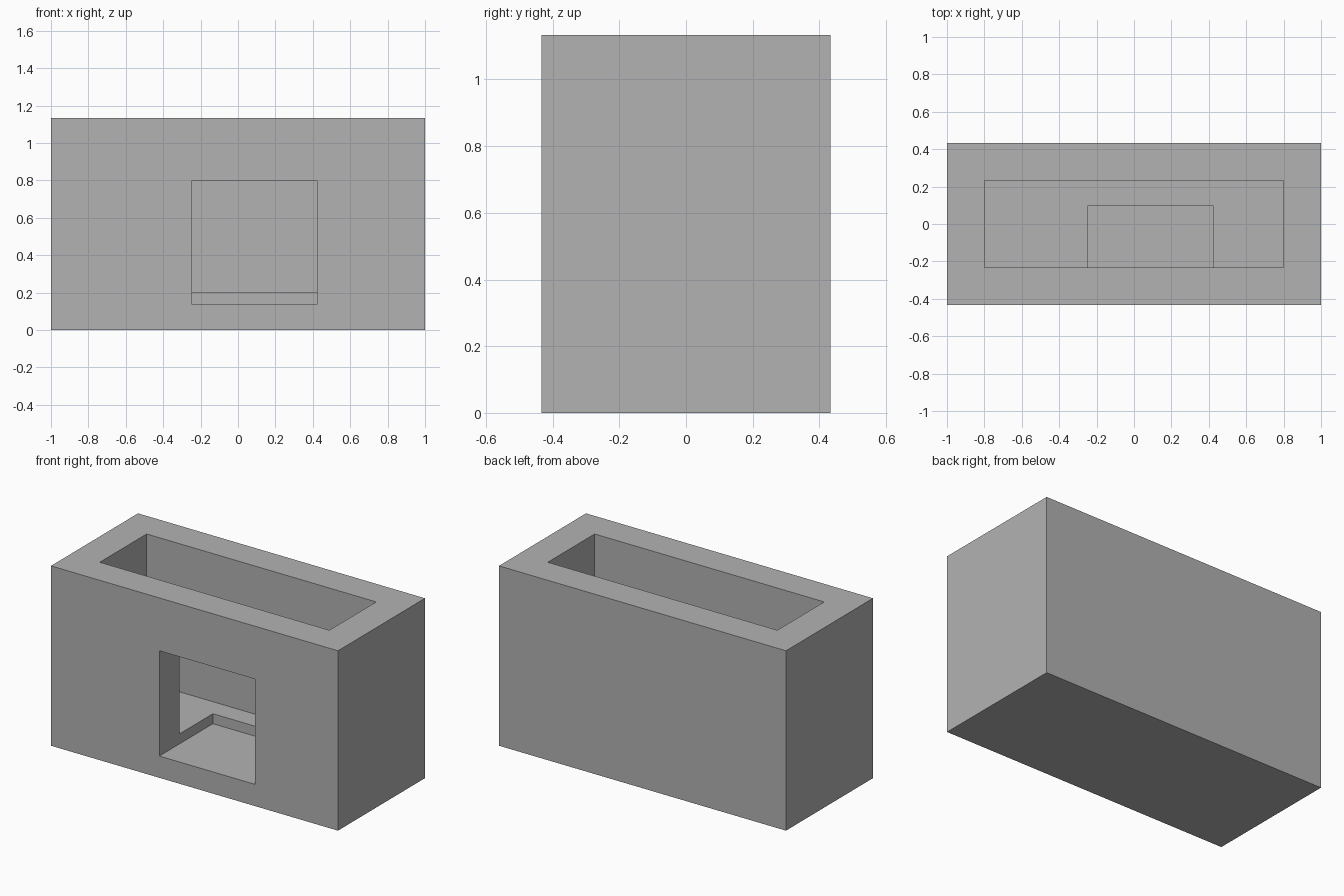
import bpy
import bmesh
from mathutils import Vector

cube = bpy.data.objects.get("Cube")
if cube:
    bpy.data.objects.remove(cube, do_unlink=True)

# Plain grey material
grey = bpy.data.materials.new("plain_grey")
grey.use_nodes = True
colour = (0.448, 0.448, 0.448, 1)
grey.diffuse_color = colour
grey.node_tree.nodes["Principled BSDF"].inputs["Base Color"].default_value = colour


def box(name, low, high):
    """Axis-aligned box between two corners."""
    low, high = Vector(low), Vector(high)
    bm = bmesh.new()
    bmesh.ops.create_cube(bm, size=1)
    for v in bm.verts:
        v.co = (low + high) / 2 + v.co * (high - low)
    mesh = bpy.data.meshes.new(name)
    bm.to_mesh(mesh)
    bm.free()
    mesh.materials.append(grey)
    obj = bpy.data.objects.new(name, mesh)
    bpy.context.scene.collection.objects.link(obj)
    return obj


def cut(target, cutter):
    """Subtract the cutter, apply the result and remove the cutter."""
    cutter.hide_render = True
    mod = target.modifiers.new(cutter.name, "BOOLEAN")
    mod.operation = "DIFFERENCE"
    mod.solver = "EXACT"
    mod.object = cutter
    bpy.context.view_layer.objects.active = target
    bpy.ops.object.modifier_apply(modifier=mod.name)
    bpy.data.objects.remove(cutter, do_unlink=True)


half_depth, height = 0.433, 1.133
wall, floor = 0.2, 0.2

# Thick-walled outer block
body = box("box_body", (-1, -half_depth, 0), (1, half_depth, height))

# Open-topped cavity
inner = half_depth - wall
cut(body, box("cavity_cutter", (wall - 1, -inner, floor),
              (1 - wall, inner, height + 0.1)))

# Off-centre front opening, sunk slightly into the cavity floor
cut(body, box("opening_cutter", (-0.245, -half_depth - 0.1, 0.137),
              (0.422, 0.1, 0.8)))
